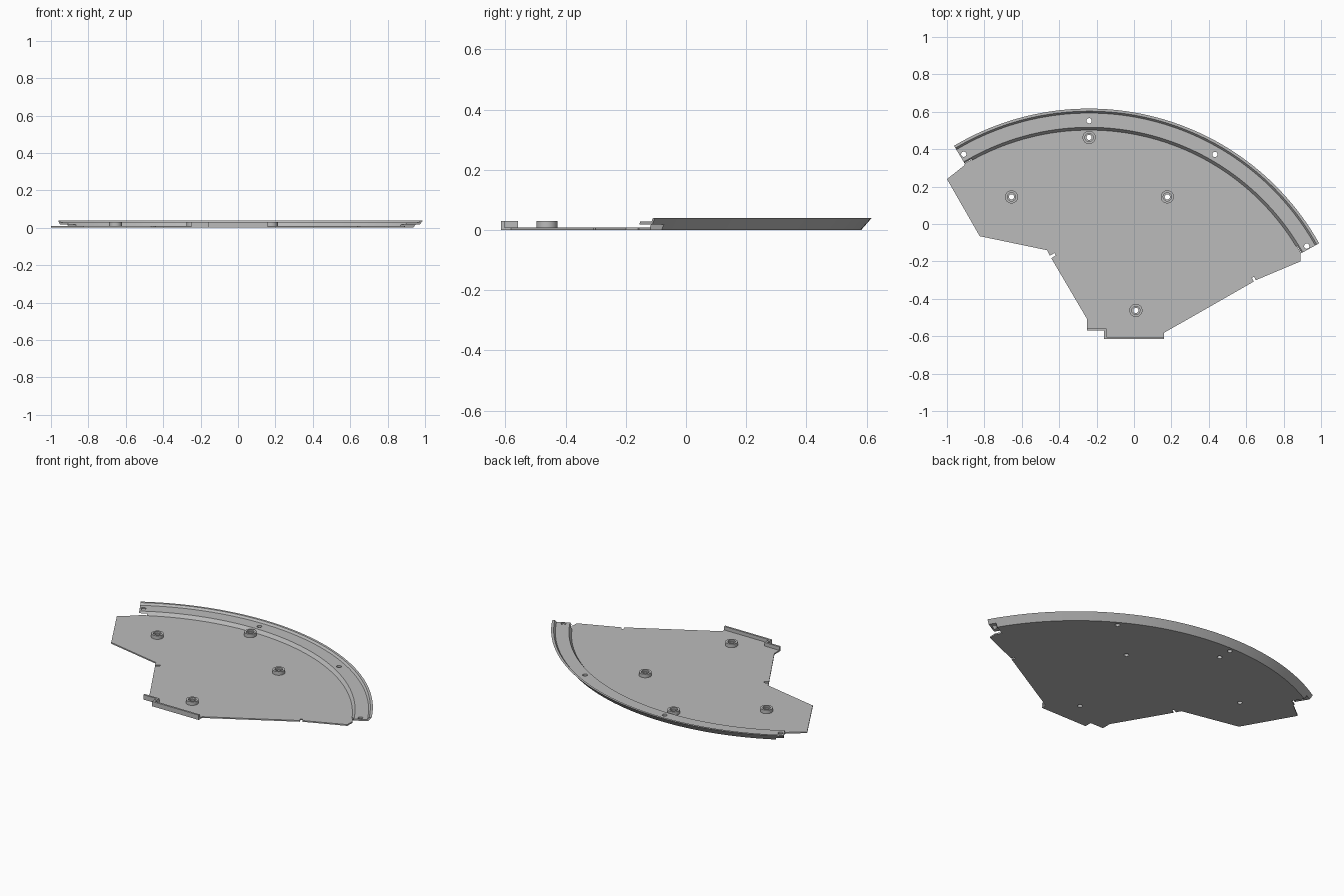
import bpy, bmesh, math
from mathutils import Matrix, Vector

if "Cube" in bpy.data.objects:
    bpy.data.objects.remove(bpy.data.objects["Cube"])

CENTRE = Vector((-0.24, -0.793, 0))      # centre of the curved rim
START, END = math.radians(29.3), math.radians(120.8)
STEPS = 72
THICK = 0.008

grey = bpy.data.materials.new("light_grey")
grey.use_nodes = True
grey.diffuse_color = (0.5, 0.5, 0.5, 1)
grey.node_tree.nodes["Principled BSDF"].inputs["Base Color"].default_value = (0.5, 0.5, 0.5, 1)


def make(name, bm):
    bmesh.ops.recalc_face_normals(bm, faces=bm.faces[:])
    mesh = bpy.data.meshes.new(name)
    bm.to_mesh(mesh)
    bm.free()
    mesh.materials.append(grey)
    obj = bpy.data.objects.new(name, mesh)
    bpy.context.collection.objects.link(obj)
    return obj


def polar(r, a, z=0.0):
    return CENTRE + Vector((r * math.cos(a), r * math.sin(a), z))


def add_cylinder(bm, x, y, z0, z1, r, r_top=None):
    bmesh.ops.create_cone(bm, cap_ends=True, segments=32, radius1=r,
                          radius2=r if r_top is None else r_top, depth=z1 - z0,
                          matrix=Matrix.Translation((x, y, (z0 + z1) / 2)))


def add_box(bm, lo, hi, frame=Matrix()):
    lo, hi = Vector(lo), Vector(hi)
    bmesh.ops.create_cube(bm, size=1, matrix=frame @ Matrix.Translation((lo + hi) / 2)
                          @ Matrix.Diagonal((*(hi - lo), 1)))


def cut(obj, bm):
    cutter = make("cutter", bm)
    cutter.hide_render = True
    mod = obj.modifiers.new("cut", 'BOOLEAN')
    mod.operation, mod.solver, mod.object = 'DIFFERENCE', 'EXACT', cutter
    graph = bpy.context.evaluated_depsgraph_get()
    result = bpy.data.meshes.new_from_object(obj.evaluated_get(graph))
    obj.modifiers.clear()
    obj.data = result
    bpy.data.objects.remove(cutter)


# Base plate: straight-sided outline closed by an arc under the rim
outline = [(-0.905, 0.315), (-1, 0.24), (-0.825, -0.065), (-0.465, -0.14),
           (-0.45, -0.17), (-0.425, -0.155), (-0.418, -0.167), (-0.442, -0.183),
           (-0.25, -0.51), (-0.25, -0.57), (-0.16, -0.57), (-0.16, -0.615),
           (0.16, -0.615), (0.16, -0.582), (0.64, -0.308), (0.63, -0.288),
           (0.642, -0.282), (0.652, -0.3), (0.89, -0.2), (0.89, -0.16)]
bm = bmesh.new()
points = [Vector((x, y, 0)) for x, y in outline]
points += [polar(1.3, START + (END - START) * i / STEPS) for i in range(STEPS + 1)]
face = bm.faces.new([bm.verts.new(p) for p in points])
grown = bmesh.ops.extrude_face_region(bm, geom=[face])["geom"]
bmesh.ops.translate(bm, vec=(0, 0, THICK),
                    verts=[g for g in grown if isinstance(g, bmesh.types.BMVert)])
plate = make("base_plate", bm)

# Curved rim: stepped profile swept round the arc
profile = [(1.295, 0), (1.375, 0), (1.41, 0.04), (1.396, 0.04),
           (1.386, 0.028), (1.31, 0.028), (1.295, THICK)]
bm = bmesh.new()
rings = [[bm.verts.new(polar(r, START + (END - START) * i / STEPS, z)) for r, z in profile]
         for i in range(STEPS + 1)]
for a, b in zip(rings, rings[1:]):
    for j in range(len(profile)):
        k = (j + 1) % len(profile)
        bm.faces.new((a[j], a[k], b[k], b[j]))
bm.faces.new(rings[0])
bm.faces.new(rings[-1])
rim = make("curved_rim", bm)

# Lap joints under both rim ends
bm = bmesh.new()
for angle, side in ((START, 1), (END, -1)):
    frame = Matrix.Translation(CENTRE) @ Matrix.Rotation(angle, 4, 'Z')
    ends = sorted((-0.05 * side, 0.045 * side))
    add_box(bm, (1.2, ends[0], -0.05), (1.5, ends[1], 0.018), frame)
cut(rim, bm)

# Screw holes in the rim
bm = bmesh.new()
for degrees in (30.1, 60, 90, 119.9):
    p = polar(1.345, math.radians(degrees))
    add_cylinder(bm, p.x, p.y, -0.05, 0.1, 0.014)
cut(rim, bm)

# Raised bosses with stepped through-holes
spots = [(-0.24, 0.463), (-0.655, 0.145), (0.178, 0.145), (0.01, -0.462)]
bosses = []
for x, y in spots:
    bm = bmesh.new()
    add_cylinder(bm, x, y, 0.001, 0.03, 0.035)
    boss = make("screw_boss", bm)
    for z0, r in ((-0.05, 0.014), (0.02, 0.022)):
        bm = bmesh.new()
        add_cylinder(bm, x, y, z0, 0.1, r)
        cut(boss, bm)
    bosses.append(boss)
bm = bmesh.new()
for x, y in spots:
    add_cylinder(bm, x, y, -0.05, 0.1, 0.014)
cut(plate, bm)

# Upright lip along the stepped front edge
bm = bmesh.new()
for x0, y0, x1, y1 in ((-0.25, -0.57, -0.148, -0.558), (-0.16, -0.615, -0.148, -0.558),
                       (-0.16, -0.615, 0.16, -0.603)):
    add_box(bm, (x0, y0, 0), (x1, y1, 0.03))
lip = make("front_lip", bm)

# Smooth the curved walls, keep the edges sharp
bpy.ops.object.select_all(action='DESELECT')
for obj in [plate, rim, lip] + bosses:
    obj.select_set(True)
bpy.context.view_layer.objects.active = plate
bpy.ops.object.shade_smooth_by_angle(angle=math.radians(30))
